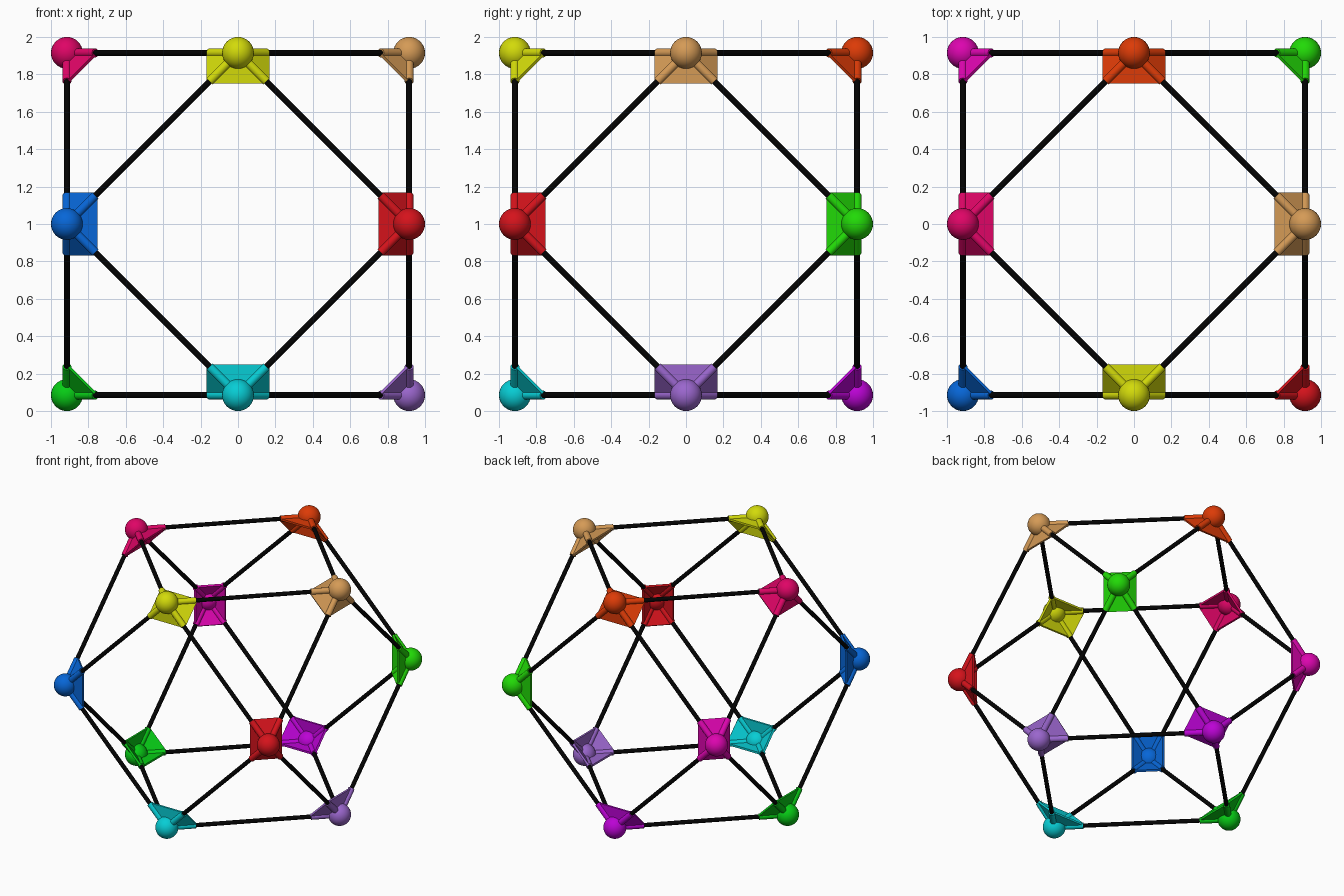
import bpy, bmesh
from math import radians
from mathutils import Vector, Matrix

if "Cube" in bpy.data.objects:
    bpy.data.objects.remove(bpy.data.objects["Cube"])

A = 0.915            # vertex coordinate of the cuboctahedron
BALL_R, SLEEVE_R, ROD_R = 0.085, 0.024, 0.016
SLEEVE_L, WEB_L, WEB_T = 0.215, 0.23, 0.016
CENTRE = Vector((0, 0, 1))

HUBS = {
    (0, -1, 1): ("yellow", (0.82, 0.85, 0.07)),
    (-1, 0, 1): ("pink", (0.87, 0.05, 0.40)),
    (1, 0, 1): ("tan", (0.83, 0.60, 0.34)),
    (0, 1, 1): ("orange", (0.86, 0.24, 0.06)),
    (-1, -1, 0): ("blue", (0.06, 0.40, 0.84)),
    (1, -1, 0): ("red", (0.83, 0.10, 0.13)),
    (1, 1, 0): ("lime", (0.15, 0.85, 0.06)),
    (-1, 1, 0): ("magenta", (0.86, 0.05, 0.68)),
    (0, -1, -1): ("cyan", (0.06, 0.80, 0.83)),
    (-1, 0, -1): ("green", (0.06, 0.80, 0.11)),
    (1, 0, -1): ("lavender", (0.60, 0.40, 0.80)),
    (0, 1, -1): ("violet", (0.73, 0.04, 0.83)),
}


def material(name, srgb):
    m = bpy.data.materials.new(name)
    m.diffuse_color = (*[c ** 2.2 for c in srgb], 1)
    m.use_nodes = True
    m.node_tree.nodes["Principled BSDF"].inputs["Base Color"].default_value = m.diffuse_color
    return m


def finish(bm, name, mat):
    bmesh.ops.recalc_face_normals(bm, faces=bm.faces)
    me = bpy.data.meshes.new(name)
    bm.to_mesh(me)
    bm.free()
    ob = bpy.data.objects.new(name, me)
    bpy.context.collection.objects.link(ob)
    me.materials.append(mat)
    bpy.ops.object.select_all(action='DESELECT')
    ob.select_set(True)
    bpy.context.view_layer.objects.active = ob
    bpy.ops.object.shade_smooth_by_angle(angle=radians(35))
    return ob


def cylinder(bm, a, b, r):
    d = b - a
    mat = Matrix.Translation((a + b) / 2) @ d.to_track_quat('Z', 'Y').to_matrix().to_4x4()
    bmesh.ops.create_cone(bm, cap_ends=True, segments=24, radius1=r, radius2=r,
                          depth=d.length, matrix=mat)


def web(bm, p, u, v):
    """Thin triangular plate between two neighbouring sleeves."""
    n = u.cross(v).normalized() * WEB_T / 2
    tri = [p, p + u * WEB_L, p + v * WEB_L]
    lo = [bm.verts.new(q - n) for q in tri]
    hi = [bm.verts.new(q + n) for q in tri]
    bm.faces.new(lo)
    bm.faces.new(hi)
    for i in range(3):
        j = (i + 1) % 3
        bm.faces.new((lo[i], lo[j], hi[j], hi[i]))


def adjacent(a, b):
    return abs((Vector(a) - Vector(b)).length_squared - 2) < 0.01


# Corner connectors: ball, four sleeves and four webs
for key, (colour, rgb) in HUBS.items():
    p = CENTRE + Vector(key) * A
    dirs = [(Vector(k) - Vector(key)).normalized() for k in HUBS if adjacent(k, key)]
    bm = bmesh.new()
    bmesh.ops.create_uvsphere(bm, u_segments=32, v_segments=16, radius=BALL_R,
                              matrix=Matrix.Translation(p))
    for i, u in enumerate(dirs):
        cylinder(bm, p, p + u * SLEEVE_L, SLEEVE_R)
        for v in dirs[i + 1:]:
            if u.dot(v) > -0.1:      # skip diagonally opposite sleeves
                web(bm, p, u, v)
    finish(bm, f"connector_{colour}", material(colour, rgb))

# Black rods along the 24 edges
black = material("black", (0.04, 0.04, 0.04))
keys = list(HUBS)
count = 0
for i, a in enumerate(keys):
    for b in keys[i + 1:]:
        if adjacent(a, b):
            count += 1
            bm = bmesh.new()
            pa, pb = CENTRE + Vector(a) * A, CENTRE + Vector(b) * A
            step = (pb - pa).normalized() * 0.1
            cylinder(bm, pa + step, pb - step, ROD_R)
            finish(bm, f"rod_{count:02d}", black)
